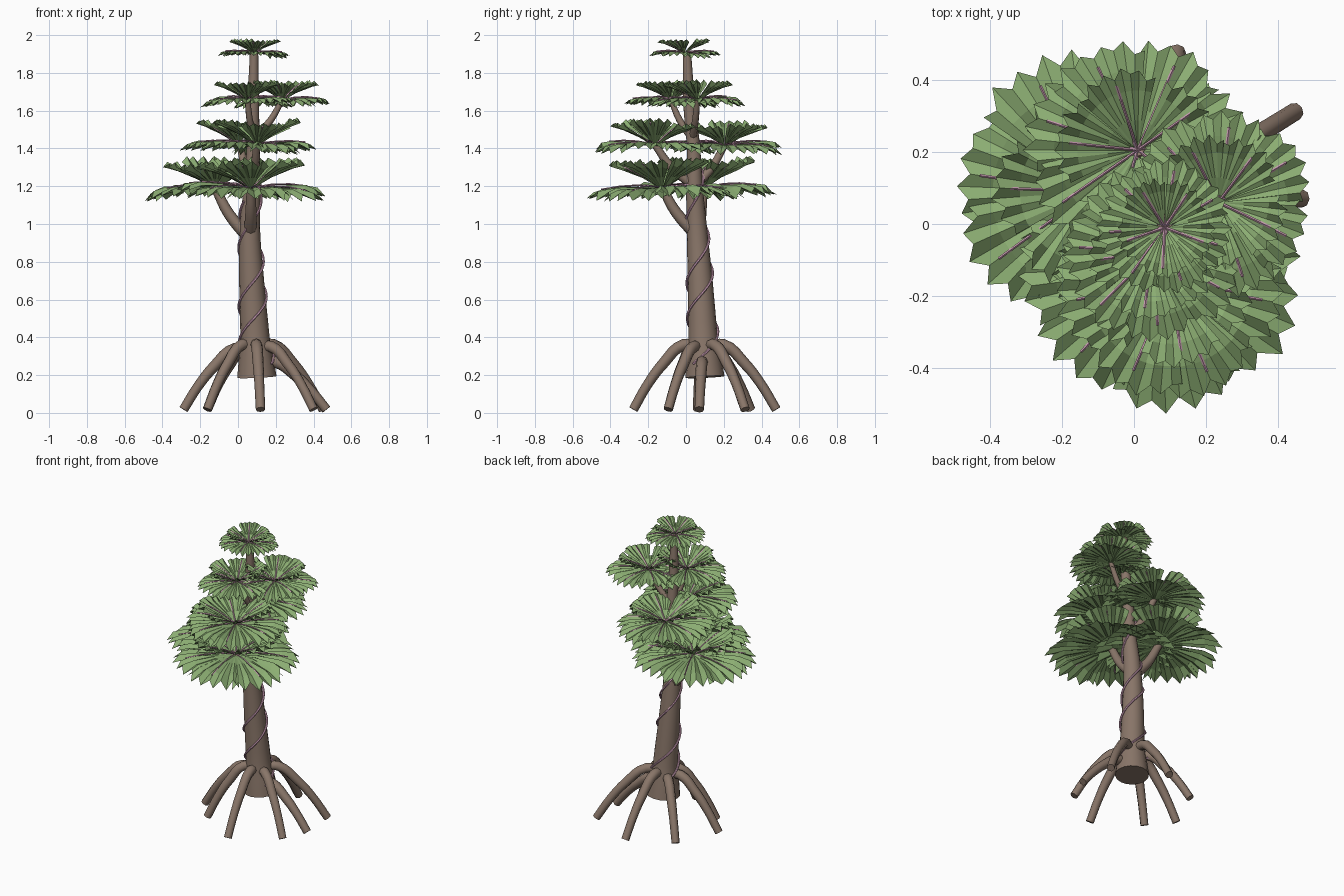
import bpy, bmesh, math, random
from mathutils import Vector

random.seed(4)
cube = bpy.data.objects.get("Cube")
if cube:
    bpy.data.objects.remove(cube, do_unlink=True)


def material(name, rgb):
    m = bpy.data.materials.new(name)
    m.use_nodes = True
    m.diffuse_color = (*rgb, 1)
    m.node_tree.nodes["Principled BSDF"].inputs["Base Color"].default_value = (*rgb, 1)
    return m


BARK = material("brown bark", (0.25, 0.18, 0.14))
LEAF = material("leaf green", (0.26, 0.42, 0.17))
PINK = material("pink vine", (0.60, 0.34, 0.46))


def add_object(name, mesh, mat):
    ob = bpy.data.objects.new(name, mesh)
    bpy.context.collection.objects.link(ob)
    mesh.materials.clear()
    mesh.materials.append(mat)
    return ob


def tubes(name, paths, mat, sides=2, smooth_path=True):
    """Round tubes along lists of (x, y, z, radius), as one mesh object."""
    cu = bpy.data.curves.new(name, 'CURVE')
    cu.dimensions = '3D'
    cu.bevel_depth = 1.0
    cu.bevel_resolution = sides
    cu.use_fill_caps = True
    cu.resolution_u = 4
    for path in paths:
        if smooth_path:
            sp = cu.splines.new('BEZIER')
            pts = sp.bezier_points
        else:
            sp = cu.splines.new('POLY')
            pts = sp.points
        pts.add(len(path) - 1)
        for p, (x, y, z, r) in zip(pts, path):
            p.radius = r
            if smooth_path:
                p.co = (x, y, z)
                p.handle_left_type = p.handle_right_type = 'AUTO'
            else:
                p.co = (x, y, z, 1)
    tmp = bpy.data.objects.new("temp_curve", cu)
    bpy.context.collection.objects.link(tmp)
    dg = bpy.context.evaluated_depsgraph_get()
    mesh = bpy.data.meshes.new_from_object(tmp.evaluated_get(dg))
    bpy.data.objects.remove(tmp, do_unlink=True)
    ob = add_object(name, mesh, mat)
    bpy.ops.object.select_all(action='DESELECT')
    ob.select_set(True)
    bpy.context.view_layer.objects.active = ob
    bpy.ops.object.shade_smooth_by_angle(angle=math.radians(50))
    return ob


# Trunk: leaning taper with a flared foot
TRUNK = [(.10, .10, .19, .104), (.09, .09, .40, .077), (.072, .075, .70, .066),
         (.063, .056, 1.0, .053), (.075, .045, 1.2, .044), (.08, .04, 1.4, .035),
         (.08, .02, 1.6, .032), (.085, .005, 1.91, .022)]
tubes("trunk", [TRUNK], BARK, sides=6)


def trunk_at(z):
    for a, b in zip(TRUNK, TRUNK[1:]):
        if z <= b[2]:
            t = (z - a[2]) / (b[2] - a[2])
            return [u + (v - u) * t for u, v in zip(a, b)]
    return TRUNK[-1]


# Stilt roots arching from the trunk to the ground: foot x, foot y, start height
FEET = [(.48, .07, .27), (.46, .32, .36), (.12, .49, .36), (-.17, .35, .33),
        (-.30, .06, .34), (-.17, -.10, .36), (.12, -.29, .36), (.41, -.10, .35)]
roots = []
for fx, fy, top in FEET:
    cx, cy = .09, .09
    arch = [(.08, top - .01, .028), (.27, top, .031), (.55, top * .73, .029),
            (.77, top * .42, .026), (.97, .018, .025)]
    roots.append([(cx + (fx - cx) * k, cy + (fy - cy) * k, z, r) for k, z, r in arch])
tubes("stilt_roots", roots, BARK)

# Crowns: centre x, y, z, outer radius, height on the trunk where the branch starts
CROWNS = [(-.12, .09, 1.18, .385, .92), (.07, -.125, 1.18, .395, .94),
          (.01, .205, 1.41, .315, 1.20), (.10, -.165, 1.41, .315, 1.20),
          (.235, .06, 1.65, .26, 1.45), (.05, -.08, 1.65, .25, 1.45),
          (.085, -.01, 1.90, .19, None)]
branches = []
for x, y, z, r, start in CROWNS:
    if start:
        bx, by, bz, br = trunk_at(start)
        br *= .62
        mid = ((bx + x) / 2 + (x - bx) * .1, (by + y) / 2 + (y - by) * .1, (start + z) / 2)
        branches.append([(bx, by, start, br), (*mid, br * .85), (x, y, z + .01, br * .7)])
tubes("branches", branches, BARK)


def fan_leaf(bm, ribs, centre, heading, length, half, rise, droop, columns=10):
    """Pleated fan with a toothed rim, and a rib along its middle."""
    rows = (.04, .35, .7, 1)

    def point(t, a, lift=0, reach=1):
        h = rise * t * length - droop * t * t * length + lift * length
        d = length * t * reach
        return centre + Vector((math.cos(a) * d, math.sin(a) * d, h))

    grid = []
    teeth = [1 - .09 * (c % 2) - random.uniform(0, .05) - .10 * abs(2 * c / columns - 1) ** 3
             for c in range(columns + 1)]
    for t in rows:
        row = []
        for c in range(columns + 1):
            a = heading + half * (2 * c / columns - 1)
            pleat = (.045 if c % 2 else -.045) * t * t + random.uniform(-.02, .02) * t
            row.append(bm.verts.new(point(t, a, pleat, teeth[c] if t == 1 else 1)))
        grid.append(row)
    for lower, upper in zip(grid, grid[1:]):
        for c in range(columns):
            bm.faces.new((lower[c], upper[c], upper[c + 1], lower[c + 1]))
    ribs.append([(*point(t, heading, .03), .0042) for t in (0, .3, .55, .8)])


# Each crown has a wide flat ring of leaves and a steeper inner ring
for i, (x, y, z, r, start) in enumerate(CROWNS):
    bm = bmesh.new()
    ribs = []
    centre = Vector((x, y, z))
    turn = random.uniform(0, 1)
    for count, scale, rise, droop, half, shift in ((7, 1.04, .22, .25, .52, 0),
                                                   (5, .76, .72, .22, .56, .4)):
        for k in range(count):
            heading = turn + shift + k * math.tau / count + random.uniform(-.08, .08)
            fan_leaf(bm, ribs, centre, heading, r * scale * random.uniform(.96, 1.02), half,
                     rise + random.uniform(-.07, .07), droop)
    mesh = bpy.data.meshes.new(f"crown_leaves_{i + 1}")
    bm.to_mesh(mesh)
    bm.free()
    add_object(f"crown_leaves_{i + 1}", mesh, LEAF)
    tubes(f"leaf_ribs_{i + 1}", ribs, PINK, sides=0, smooth_path=False)

# Vines climbing round the trunk
vines = []
for phase, low, high in ((.25, .30, 1.30), (.62, .26, 1.12)):
    path = []
    for s in range(61):
        z = low + (high - low) * s / 60
        cx, cy, _, r = trunk_at(z)
        a = math.tau * ((z - .5) / .5 - phase)
        path.append((cx + math.cos(a) * (r + .006), cy + math.sin(a) * (r + .006), z, .0065))
    vines.append(path)
tubes("climbing_vines", vines, PINK, sides=1, smooth_path=False)
